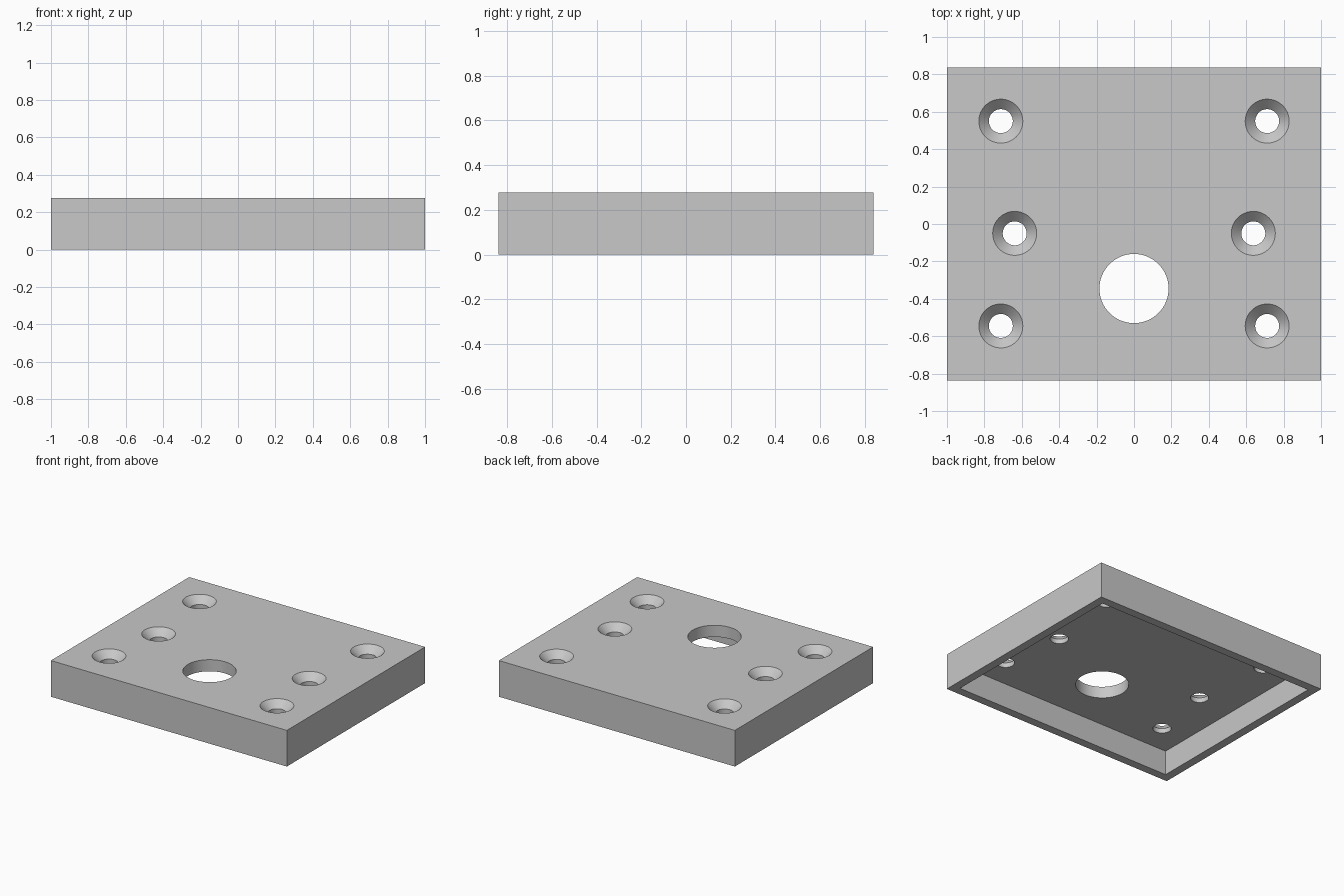
import bpy, bmesh, math

if "Cube" in bpy.data.objects:
    bpy.data.objects.remove(bpy.data.objects["Cube"])

W, D, H = 2.0, 1.674, 0.277       # outer size
WALL, PLATE = 0.065, 0.089        # rim width, top plate thickness
R_HOLE, R_SINK, SINK = 0.064, 0.1175, 0.053

grey = bpy.data.materials.new("light_grey")
grey.diffuse_color = (0.58, 0.58, 0.58, 1)
grey.use_nodes = True
grey.node_tree.nodes["Principled BSDF"].inputs["Base Color"].default_value = grey.diffuse_color


def add_object(name, bm):
    bmesh.ops.recalc_face_normals(bm, faces=bm.faces)
    mesh = bpy.data.meshes.new(name)
    bm.to_mesh(mesh)
    bm.free()
    mesh.materials.append(grey)
    obj = bpy.data.objects.new(name, mesh)
    bpy.context.collection.objects.link(obj)
    return obj


def box(name, sx, sy, z0, z1):
    bm = bmesh.new()
    bmesh.ops.create_cube(bm, size=1)
    for v in bm.verts:
        v.co = (v.co.x * sx, v.co.y * sy, z0 if v.co.z < 0 else z1)
    return add_object(name, bm)


def turned(name, x, y, profile, n=64):
    """Closed solid of revolution from (radius, z) points."""
    bm = bmesh.new()
    rings = [[bm.verts.new((x + r * math.cos(2 * math.pi * i / n),
                            y + r * math.sin(2 * math.pi * i / n), z))
              for i in range(n)] for r, z in profile]
    for a, b in zip(rings, rings[1:]):
        for i in range(n):
            j = (i + 1) % n
            bm.faces.new((a[i], a[j], b[j], b[i]))
    bm.faces.new(rings[0][::-1])
    bm.faces.new(rings[-1])
    return add_object(name, bm)


cover = box("cover_plate", W, D, 0, H)

# Hollow underside and large round opening
cutters = [box("recess_cutter", W - 2 * WALL, D - 2 * WALL, -0.1, H - PLATE),
           turned("opening_cutter", 0, -0.345, [(0.185, -0.2), (0.185, 0.5)])]

# Countersunk screw holes, mirrored left and right
sink_profile = [(R_HOLE, -0.2), (R_HOLE, H - SINK), (R_SINK, H),
                (2 * R_SINK - R_HOLE, H + SINK)]
for x, y in [(0.712, 0.55), (0.638, -0.05), (0.712, -0.545)]:
    for side in (-1, 1):
        cutters.append(turned("screw_hole_cutter", side * x, y, sink_profile))

for cutter in cutters:
    cutter.hide_render = True
    mod = cover.modifiers.new("cut", 'BOOLEAN')
    mod.operation = 'DIFFERENCE'
    mod.solver = 'EXACT'
    mod.object = cutter

# Bake the cuts, then drop the cutters
bpy.context.view_layer.update()
graph = bpy.context.evaluated_depsgraph_get()
baked = bpy.data.meshes.new_from_object(cover.evaluated_get(graph))
cover.modifiers.clear()
cover.data = baked
baked.materials.clear()
baked.materials.append(grey)
for poly in baked.polygons:
    poly.material_index = 0
for cutter in cutters:
    bpy.data.objects.remove(cutter)

# Smooth hole walls with crisp rims
bpy.context.view_layer.objects.active = cover
cover.select_set(True)
bpy.ops.object.shade_smooth_by_angle(angle=math.radians(30))
